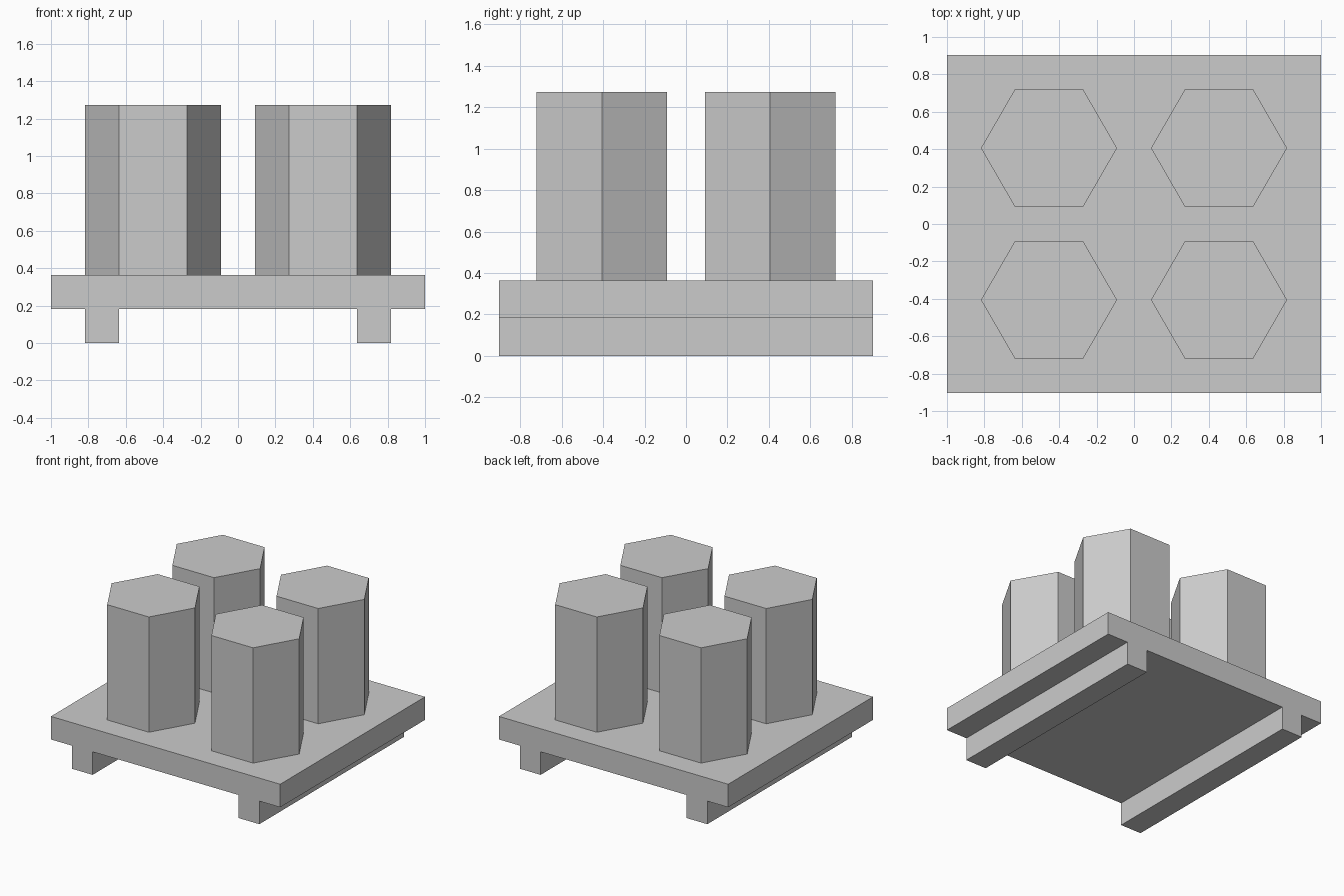
import bpy, bmesh
from math import cos, sin, pi, sqrt

if "Cube" in bpy.data.objects:
    bpy.data.objects.remove(bpy.data.objects["Cube"])

U = 2 / 11                      # module: plate is 11 modules wide
R = 2 * U                       # hexagon corner radius
APOTHEM = R * sqrt(3) / 2
POST_X = 2.5 * U
POST_Y = U / 2 + APOTHEM
HALF_Y = POST_Y + APOTHEM + U


def prism(name, outline, z0, z1):
    """Extrude a flat outline upward into a closed solid."""
    bm = bmesh.new()
    face = bm.faces.new([bm.verts.new((x, y, z0)) for x, y in outline])
    top = bmesh.ops.extrude_face_region(bm, geom=[face], use_keep_orig=True)
    verts = [v for v in top["geom"] if isinstance(v, bmesh.types.BMVert)]
    bmesh.ops.translate(bm, verts=verts, vec=(0, 0, z1 - z0))
    bmesh.ops.recalc_face_normals(bm, faces=bm.faces)
    mesh = bpy.data.meshes.new(name)
    bm.to_mesh(mesh)
    bm.free()
    obj = bpy.data.objects.new(name, mesh)
    bpy.context.collection.objects.link(obj)
    return obj


def rect(x0, x1, y0, y1):
    return [(x0, y0), (x1, y0), (x1, y1), (x0, y1)]


# Base plate
prism("base_plate", rect(-1, 1, -HALF_Y, HALF_Y), U, 2 * U)

for sx, side in ((-1, "left"), (1, "right")):
    # Runner under the plate, flush with its front and back
    cx = sx * 4 * U
    prism(f"{side}_runner", rect(cx - U / 2, cx + U / 2, -HALF_Y, HALF_Y), 0, U)

    # Hexagonal posts on top, corners pointing along x
    for sy, end in ((-1, "front"), (1, "back")):
        hexagon = [(sx * POST_X + R * cos(i * pi / 3),
                    sy * POST_Y + R * sin(i * pi / 3)) for i in range(6)]
        prism(f"{end}_{side}_post", hexagon, 2 * U, 7 * U)
